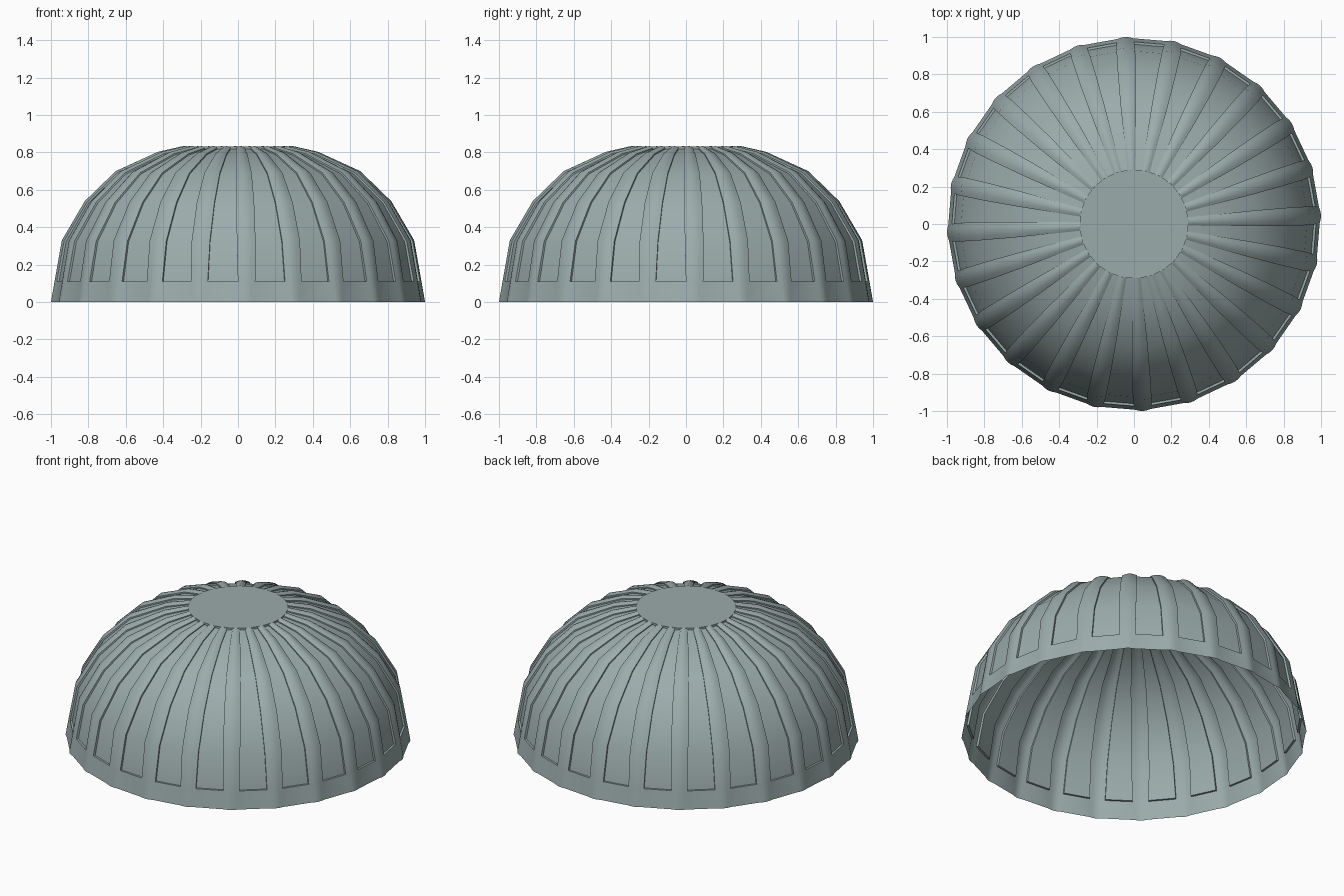
import bpy, bmesh
from math import sin, cos, radians, hypot

if "Cube" in bpy.data.objects:
    bpy.data.objects.remove(bpy.data.objects["Cube"])

RIBS, STEP, START = 24, 15.0, 2.7
# rib crest profile (radius, height)
CREST = [(1.001, 0.0), (0.982, 0.11), (0.943, 0.33), (0.820, 0.54),
         (0.655, 0.70), (0.43, 0.803), (0.29, 0.835)]

mat = bpy.data.materials.new("slate_grey")
mat.diffuse_color = (0.33, 0.41, 0.41, 1)
mat.use_nodes = True
mat.node_tree.nodes["Principled BSDF"].inputs["Base Color"].default_value = mat.diffuse_color


def normal(i):
    """Outward direction of the profile at level i."""
    if i < 2:
        return 1.0, 0.0
    a, b = CREST[i - 1], CREST[min(i + 1, len(CREST) - 1)]
    dr, dz = b[0] - a[0], b[1] - a[1]
    n = hypot(dr, dz)
    return dz / n, -dr / n


def section(i, recess):
    """One ring: low rounded ribs with flat (optionally sunken) panels between."""
    (r, z), (nr, nz) = CREST[i], normal(i)
    t = i / (len(CREST) - 1)
    half = 2.4 + 2.0 * t
    s = 0.008 + 0.003 * t
    cols = [(-half, s), (-half * 0.5, s * 0.3), (0, 0), (half * 0.5, s * 0.3),
            (half, s), (half, s + recess), (STEP - half, s + recess)]
    ring = []
    for k in range(RIBS):
        for ang, d in cols:
            a = radians(START + k * STEP + ang)
            rr = r - nr * d
            ring.append((rr * cos(a), rr * sin(a), z - nz * d))
    return ring


def make_object(name, bm):
    me = bpy.data.meshes.new(name)
    bm.to_mesh(me)
    bm.free()
    me.materials.append(mat)
    ob = bpy.data.objects.new(name, me)
    bpy.context.collection.objects.link(ob)
    bpy.ops.object.select_all(action='DESELECT')
    ob.select_set(True)
    bpy.context.view_layer.objects.active = ob
    bpy.ops.object.shade_smooth_by_angle(angle=radians(30))
    return ob


# ribbed shell: plain rim band, ledge, then sunken panels fading towards the top
rings = [section(0, 0), section(1, 0)]
last = len(CREST) - 1
rings += [section(i, 0.014 - 0.008 * i / last) for i in range(1, last + 1)]
# short riser closing the panels up to the cap
rings.append([(x * 0.287 / hypot(x, y), y * 0.287 / hypot(x, y), 0.832)
              for x, y, z in rings[-1]])

bm = bmesh.new()
rows = [[bm.verts.new(p) for p in ring] for ring in rings]
n = len(rows[0])
for lo, hi in zip(rows, rows[1:]):
    for j in range(n):
        k = (j + 1) % n
        bm.faces.new((lo[j], lo[k], hi[k], hi[j]))
bmesh.ops.remove_doubles(bm, verts=bm.verts, dist=1e-4)
make_object("dome_shell", bm)

# flat round cap
bm = bmesh.new()
bmesh.ops.create_circle(bm, cap_ends=True, segments=72, radius=0.29)
bmesh.ops.translate(bm, verts=bm.verts, vec=(0, 0, 0.833))
make_object("top_cap", bm)
